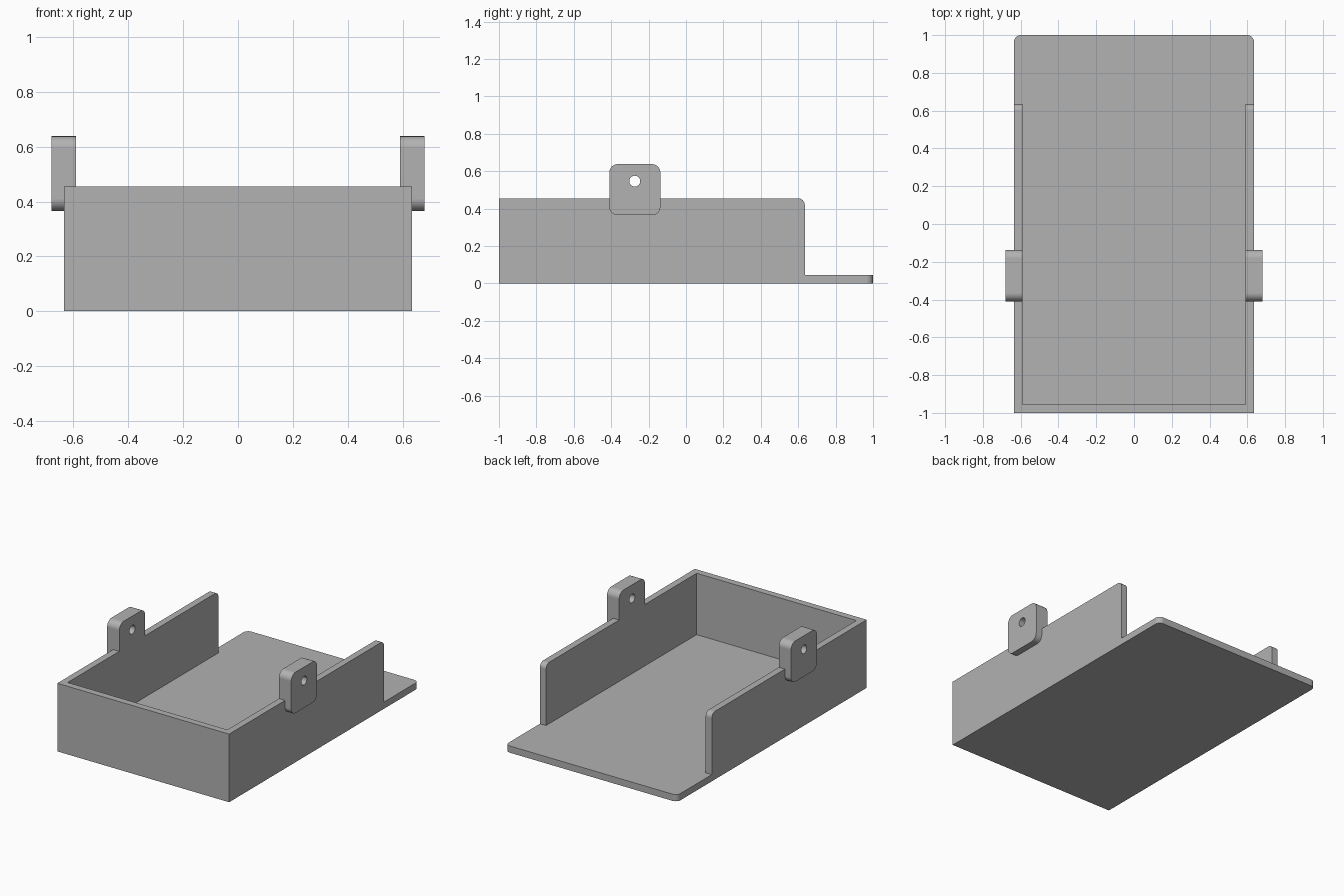
import bpy
import bmesh
import math
from mathutils import Vector

if "Cube" in bpy.data.objects:
    bpy.data.objects.remove(bpy.data.objects["Cube"])

HW, WALL, TOP = 0.635, 0.045, 0.455   # half width, thickness, wall height

grey = bpy.data.materials.new("plain grey")
grey.diffuse_color = (0.445, 0.445, 0.445, 1)
grey.use_nodes = True
grey.node_tree.nodes["Principled BSDF"].inputs["Base Color"].default_value = grey.diffuse_color


def rounded(corners, steps=8):
    """Outline from (u, v, radius) corners at right angles."""
    pts = []
    n = len(corners)
    for i, (u, v, r) in enumerate(corners):
        p = Vector((u, v))
        if r == 0:
            pts.append(p)
            continue
        a = (Vector(corners[i - 1][:2]) - p).normalized() * r
        b = (Vector(corners[(i + 1) % n][:2]) - p).normalized() * r
        for k in range(steps + 1):
            t = k / steps * math.pi / 2
            pts.append(p + a * (1 - math.sin(t)) + b * (1 - math.cos(t)))
    return pts


def prism(name, outline, lo, hi, axis):
    """Extrude an outline along x (outline is y, z) or z (outline is x, y)."""
    def place(p, d):
        return (d, p.x, p.y) if axis == "x" else (p.x, p.y, d)
    bm = bmesh.new()
    face = bm.faces.new([bm.verts.new(place(p, lo)) for p in outline])
    ext = bmesh.ops.extrude_face_region(bm, geom=[face])
    shift = Vector(place(Vector((0, 0)), hi - lo))
    bmesh.ops.translate(bm, vec=shift,
                        verts=[g for g in ext["geom"] if isinstance(g, bmesh.types.BMVert)])
    bmesh.ops.recalc_face_normals(bm, faces=bm.faces)
    me = bpy.data.meshes.new(name)
    bm.to_mesh(me)
    bm.free()
    me.materials.append(grey)
    ob = bpy.data.objects.new(name, me)
    bpy.context.collection.objects.link(ob)
    return ob


def combine(target, other, operation):
    mod = target.modifiers.new("combine", "BOOLEAN")
    mod.operation, mod.solver, mod.object = operation, "EXACT", other
    bpy.context.view_layer.objects.active = target
    bpy.ops.object.modifier_apply(modifier=mod.name)
    bpy.data.objects.remove(other)


# floor plate with rounded rear corners
tray = prism("tray", rounded([(-HW, -1, 0), (HW, -1, 0), (HW, 1, 0.035), (-HW, 1, 0.035)]),
             0, WALL, "z")

# front wall
front = rounded([(-1, 0, 0), (-1 + WALL, 0, 0), (-1 + WALL, TOP, 0), (-1, TOP, 0)])
combine(tray, prism("front_wall", front, -HW, HW, "x"), "UNION")

# side walls and hinge lugs
side = rounded([(-1, 0, 0), (0.635, 0, 0), (0.635, TOP, 0.035), (-1, TOP, 0)])
lug = rounded([(-0.41, 0.365, 0.045), (-0.137, 0.365, 0.045),
               (-0.137, 0.638, 0.045), (-0.41, 0.638, 0.045)])
for s in (-1, 1):
    for name, outline, outer in (("side_wall", side, HW), ("lug", lug, 0.68)):
        lo, hi = sorted((s * (HW - WALL), s * outer))
        combine(tray, prism(name, outline, lo, hi, "x"), "UNION")

# pin holes through both lugs
hole = [Vector((-0.274 + 0.029 * math.cos(a), 0.547 + 0.029 * math.sin(a)))
        for a in (k * math.tau / 32 for k in range(32))]
combine(tray, prism("pin_hole", hole, -0.8, 0.8, "x"), "DIFFERENCE")

# merge flat faces, then smooth the rounded corners
bm = bmesh.new()
bm.from_mesh(tray.data)
bmesh.ops.remove_doubles(bm, verts=bm.verts, dist=1e-5)
bmesh.ops.dissolve_limit(bm, angle_limit=0.01, verts=bm.verts, edges=bm.edges)
bm.to_mesh(tray.data)
bm.free()
tray.select_set(True)
bpy.context.view_layer.objects.active = tray
bpy.ops.object.shade_smooth_by_angle(angle=math.radians(30))
weighted = tray.modifiers.new("flat_face_normals", "WEIGHTED_NORMAL")
weighted.keep_sharp = True
